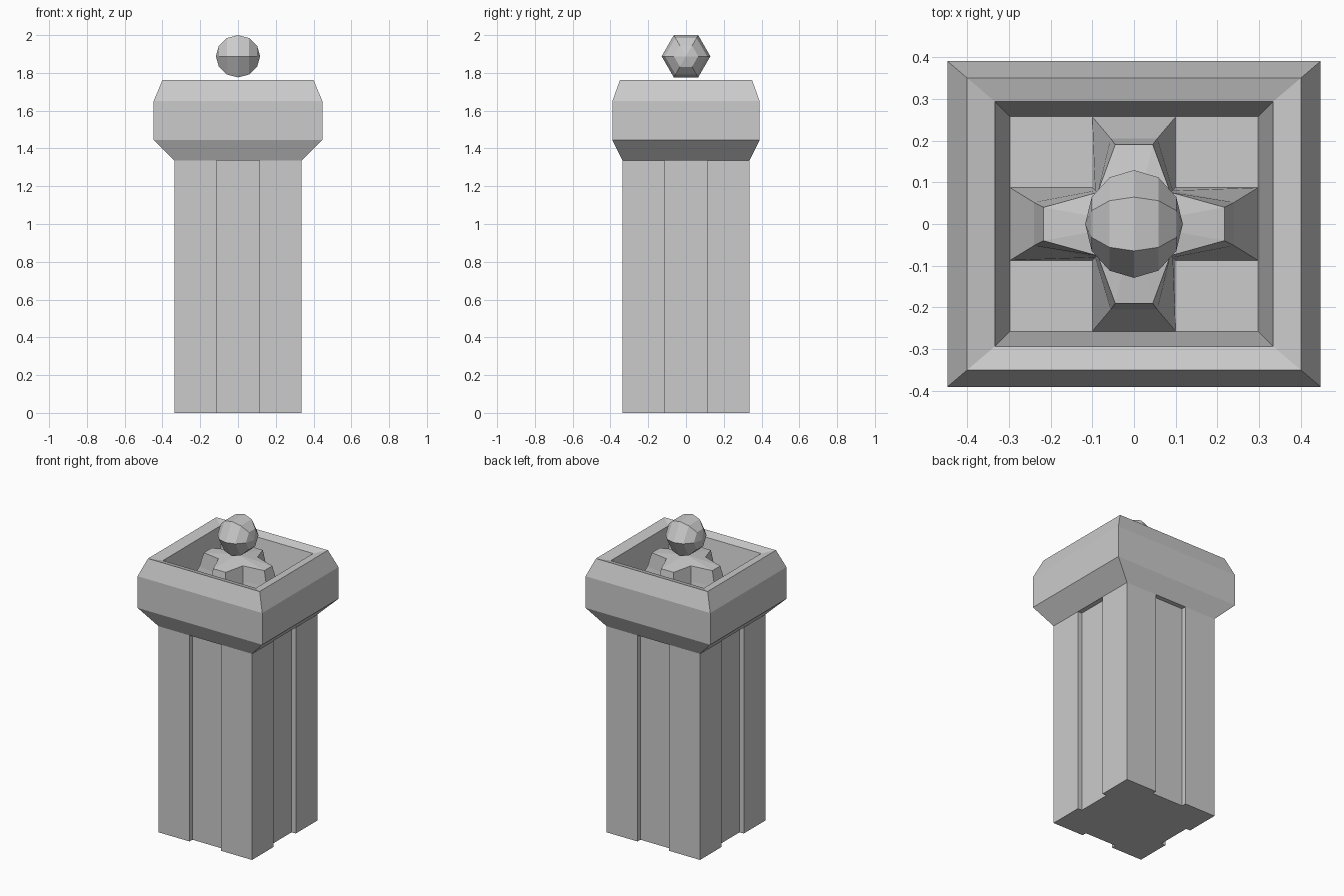
import bpy
import bmesh
from math import cos, sin, pi

if "Cube" in bpy.data.objects:
    bpy.data.objects.remove(bpy.data.objects["Cube"])


def loft(name, rings):
    """Skin a stack of equal-length rings and close both ends."""
    bm = bmesh.new()
    loops = [[bm.verts.new(p) for p in ring] for ring in rings]
    n = len(loops[0])
    for a, b in zip(loops, loops[1:]):
        for i in range(n):
            j = (i + 1) % n
            bm.faces.new((a[i], a[j], b[j], b[i]))
    bm.faces.new(loops[0][::-1])
    bm.faces.new(loops[-1])
    bmesh.ops.remove_doubles(bm, verts=bm.verts, dist=1e-5)
    bmesh.ops.recalc_face_normals(bm, faces=bm.faces)
    mesh = bpy.data.meshes.new(name)
    bm.to_mesh(mesh)
    bm.free()
    obj = bpy.data.objects.new(name, mesh)
    bpy.context.collection.objects.link(obj)
    return obj


def rect(x, y, z):
    return [(-x, -y, z), (x, -y, z), (x, y, z), (-x, y, z)]


# Square shaft with a shallow groove down the middle of each side
R, G, D = 0.335, 0.113, 0.03
side = [(R, -R), (R, -G), (R - D, -G), (R - D, G), (R, G)]
outline = []
for k in range(4):
    c, s = round(cos(k * pi / 2)), round(sin(k * pi / 2))
    outline += [(x * c - y * s, x * s + y * c) for x, y in side]
loft("shaft", [[(x, y, z) for x, y in outline] for z in (0, 1.34)])

# Chamfered basin on top: outer profile, rim, inner wall, floor
profile = [(0.335, 0.335, 1.335), (0.447, 0.39, 1.445), (0.447, 0.39, 1.65),
           (0.4, 0.35, 1.762), (0.333, 0.293, 1.745), (0.297, 0.257, 1.52)]
loft("basin", [rect(*p) for p in profile])


# Cross-shaped pedestal inside the basin
def cross(x, hx, y, hy, ix, iy, z, zi):
    quarter = [(x, hx, z), (ix, iy, zi), (hy, y, z)]
    flipped = [(-a, b, c) for a, b, c in reversed(quarter)]
    half = quarter + flipped
    return half + [(-a, -b, c) for a, b, c in half]


loft("cross_pedestal", [
    cross(0.297, 0.087, 0.257, 0.1, 0.1, 0.087, 1.52, 1.52),
    cross(0.24, 0.052, 0.205, 0.056, 0.093, 0.08, 1.64, 1.64),
    cross(0.217, 0.04, 0.19, 0.045, 0.087, 0.076, 1.73, 1.74),
    [(0, 0, 1.76)] * 12])

# Faceted ball with its axis along x
ball = []
for k in range(7):
    t = k * pi / 6
    r = 0.129 * sin(t)
    ball.append([(-0.117 * cos(t), r * cos(a * pi / 3), 1.888 + r * sin(a * pi / 3))
                 for a in range(6)])
# Collapse the end rings to single poles
ball_end = [[(s * 0.117, 0, 1.888)] * 6 for s in (-1, 1)]
ball[0], ball[-1] = ball_end


def close_poles(name, rings):
    """Skin rings between two pole points."""
    bm = bmesh.new()
    poles = [bm.verts.new(rings[0][0]), bm.verts.new(rings[-1][0])]
    loops = [[bm.verts.new(p) for p in r] for r in rings[1:-1]]
    n = len(loops[0])
    for i in range(n):
        j = (i + 1) % n
        bm.faces.new((poles[0], loops[0][j], loops[0][i]))
        bm.faces.new((poles[1], loops[-1][i], loops[-1][j]))
        for a, b in zip(loops, loops[1:]):
            bm.faces.new((a[i], a[j], b[j], b[i]))
    bmesh.ops.recalc_face_normals(bm, faces=bm.faces)
    mesh = bpy.data.meshes.new(name)
    bm.to_mesh(mesh)
    bm.free()
    bpy.context.collection.objects.link(bpy.data.objects.new(name, mesh))


close_poles("ball", ball)
